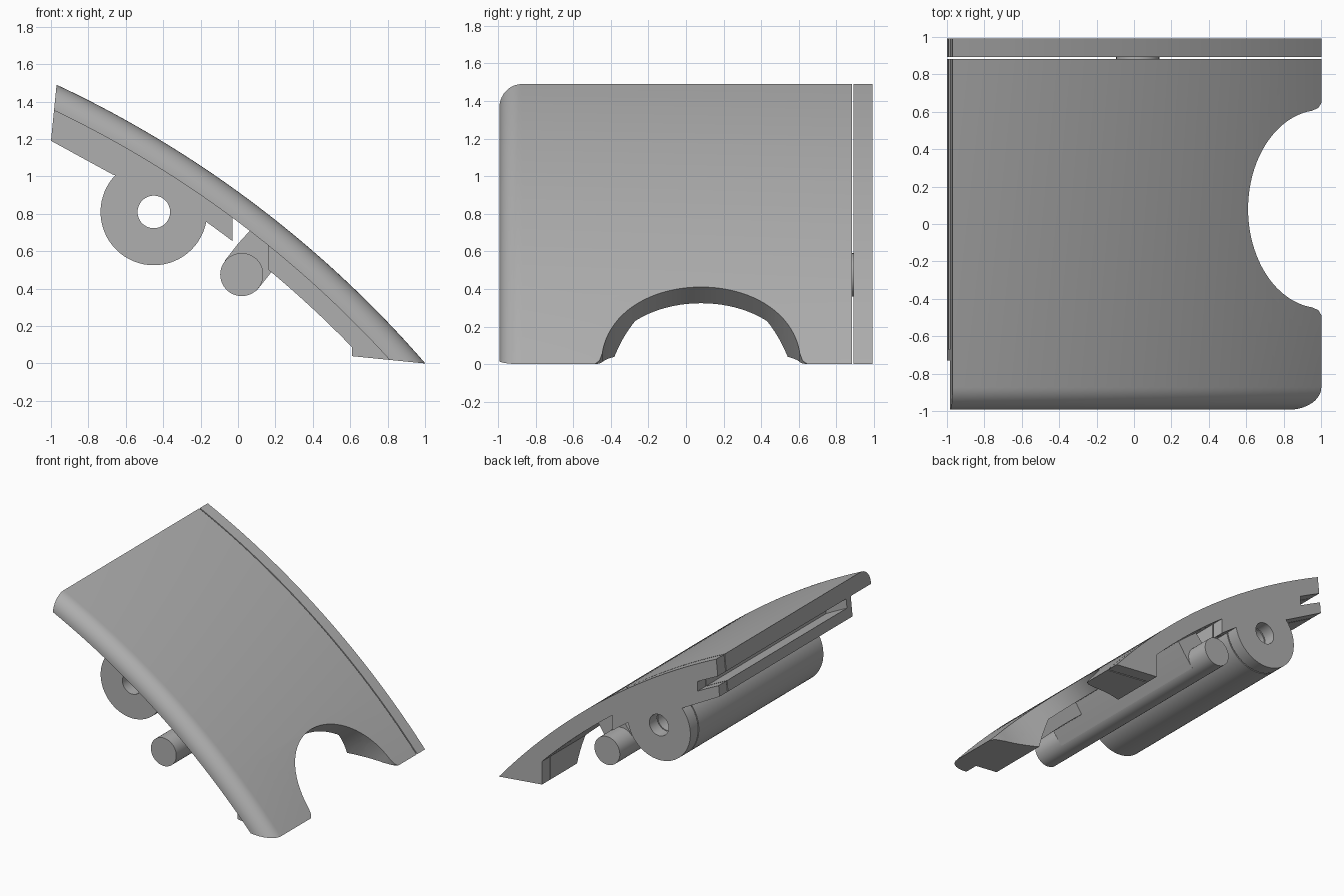
import bpy, bmesh, math
from mathutils import Vector

old = bpy.data.objects.get("Cube")
if old:
    bpy.data.objects.remove(old, do_unlink=True)

grey = bpy.data.materials.new("plain grey")
grey.use_nodes = True
grey.diffuse_color = (0.43, 0.43, 0.43, 1)
grey.node_tree.nodes["Principled BSDF"].inputs["Base Color"].default_value = (0.43, 0.43, 0.43, 1)

# Curved outer surface: a large circle in the x-z plane
CX, CZ, R = -3.488, -3.891, 5.941
BACK, GAP_LO, GAP_HI, FRONT = 0.993, 0.883, 0.892, -0.993
LEFT_CUT = (Vector((-0.97, 0, 1.49)), Vector((-0.3, 0, 0.03)))
FOOT_CUT = (Vector((1, 0, 0)), Vector((-0.1, 0, -1)))


def skin(x, depth=0.0):
    return CZ + math.sqrt((R - depth) ** 2 - (x - CX) ** 2)


def arc(x0, x1, depth, n=16):
    xs = [x0 + (x1 - x0) * i / n for i in range(n + 1)]
    return [(x, skin(x, depth)) for x in xs]


def loft(name, rings, cuts=()):
    """Join equal rings of points into a closed solid, trimmed by planes."""
    bm = bmesh.new()
    loops = [[bm.verts.new(p) for p in ring] for ring in rings]
    n = len(loops[0])
    for a, b in zip(loops, loops[1:]):
        for i in range(n):
            bm.faces.new((a[i], a[(i + 1) % n], b[(i + 1) % n], b[i]))
    bm.faces.new(loops[0])
    bm.faces.new(loops[-1])
    for co, no in cuts:
        geom = bm.verts[:] + bm.edges[:] + bm.faces[:]
        bmesh.ops.bisect_plane(bm, geom=geom, plane_co=co, plane_no=no, clear_outer=True)
        bmesh.ops.holes_fill(bm, edges=[e for e in bm.edges if e.is_boundary], sides=0)
    bmesh.ops.recalc_face_normals(bm, faces=bm.faces[:])
    mesh = bpy.data.meshes.new(name)
    bm.to_mesh(mesh)
    bm.free()
    mesh.materials.append(grey)
    ob = bpy.data.objects.new(name, mesh)
    bpy.context.collection.objects.link(ob)
    return ob


def prism(name, profile, y0, y1, cuts=()):
    return loft(name, [[(x, y, z) for x, z in profile] for y in (y0, y1)], cuts)


def circle(x, z, r, n=64):
    return [(x + r * math.cos(2 * math.pi * i / n), z + r * math.sin(2 * math.pi * i / n))
            for i in range(n)]


def activate(ob):
    bpy.ops.object.select_all(action='DESELECT')
    ob.select_set(True)
    bpy.context.view_layer.objects.active = ob


def carve(ob, cutter):
    mod = ob.modifiers.new("cut", 'BOOLEAN')
    mod.operation, mod.solver, mod.object = 'DIFFERENCE', 'EXACT', cutter
    activate(ob)
    bpy.ops.object.modifier_apply(modifier=mod.name)


# Cover plate: cross-section of (y, depth) swept along the arc
def plate(name, section):
    rings = []
    for i in range(49):
        t = math.radians(67 - 29 * i / 48)
        rings.append([(CX + (R - d) * math.cos(t), y, CZ + (R - d) * math.sin(t))
                      for y, d in section])
    return loft(name, rings, (LEFT_CUT, FOOT_CUT))


FILLET, THICK = 0.12, 0.13
rounded = [(FRONT + FILLET * (1 - math.cos(a)), FILLET * (1 - math.sin(a)))
           for a in [math.pi / 2 * i / 10 for i in range(11)]]
main_plate = plate("main_cover_plate", [(FRONT, THICK)] + rounded + [(GAP_LO, 0), (GAP_LO, THICK)])
end_plate = plate("end_cover_plate", [(GAP_HI, THICK), (GAP_HI, 0), (BACK, 0), (BACK, THICK)])

# Cutters: arched mouth, long slot in the upper end, drum bore
outline = [(1.4, 0.66), (1.01, 0.66), (0.985, 0.62), (0.95, 0.605)]
outline += [(1.0 - 0.39 * math.cos(a), 0.08 + 0.53 * math.sin(a))
            for a in [math.radians(80 - 160 * i / 40) for i in range(41)]]
outline += [(x, 0.16 - y) for x, y in reversed(outline[:4])]
mouth = loft("mouth_cutter", [[(x + 0.75 * t, y, skin(x) + 0.66 * t) for x, y in outline]
                              for t in (-0.5, 0.4)])
slot = prism("slot_cutter", arc(-1.15, -0.8, 0.13, 6) + arc(-0.8, -1.15, 0.2, 6), -0.67, 1.1)
bore = prism("bore_cutter", circle(-0.45, 0.81, 0.087), -1.1, 1.1)
carve(main_plate, mouth)

# Thick body, feet and drum on both sides of the thin gap
body = arc(-1.1, -0.03, 0.06) + arc(-0.03, -0.45, 0.23, 8) + [(-0.67, 1.01), (-1.1, 1.245)]
foot = [(0.61, -0.1)] + arc(0.61, 1.0, 0.06, 8) + [(1.0, -0.1)]
parts = [main_plate, end_plate]
for side, lo, hi in (("main", 0, GAP_LO), ("end", GAP_HI, BACK)):
    whole = side == "main"
    beam = prism(side + "_body", body, -0.73 if whole else lo, hi, (LEFT_CUT,))
    carve(beam, slot)
    feet = prism(side + "_foot", foot, -0.88 if whole else lo, hi, (FOOT_CUT,))
    carve(feet, mouth)
    drum = prism(side + "_drum", circle(-0.45, 0.81, 0.285), -0.73 if whole else lo, hi)
    carve(drum, bore)
    carve(beam, bore)
    parts += [beam, feet, drum]

# Pivot pin, its neck under the plate, and the stiffening rib by the front foot
parts.append(prism("pivot_pin", circle(0.02, 0.475, 0.115), FRONT, BACK))
neck = [(-0.07, 0.55), (0.0, 0.64), (0.1, 0.75), (0.26, 0.61), (0.18, 0.49), (0.1, 0.39)]
parts.append(prism("pin_neck", neck, -0.73, 0.8))
rib = arc(0.16, 0.63, 0.06, 10) + arc(0.63, 0.16, 0.23, 10)
parts.append(prism("front_rib", rib, -0.88, -0.4))

for cutter in (mouth, slot, bore):
    bpy.data.objects.remove(cutter, do_unlink=True)
for ob in parts:
    activate(ob)
    bpy.ops.object.shade_smooth_by_angle(angle=math.radians(30))
